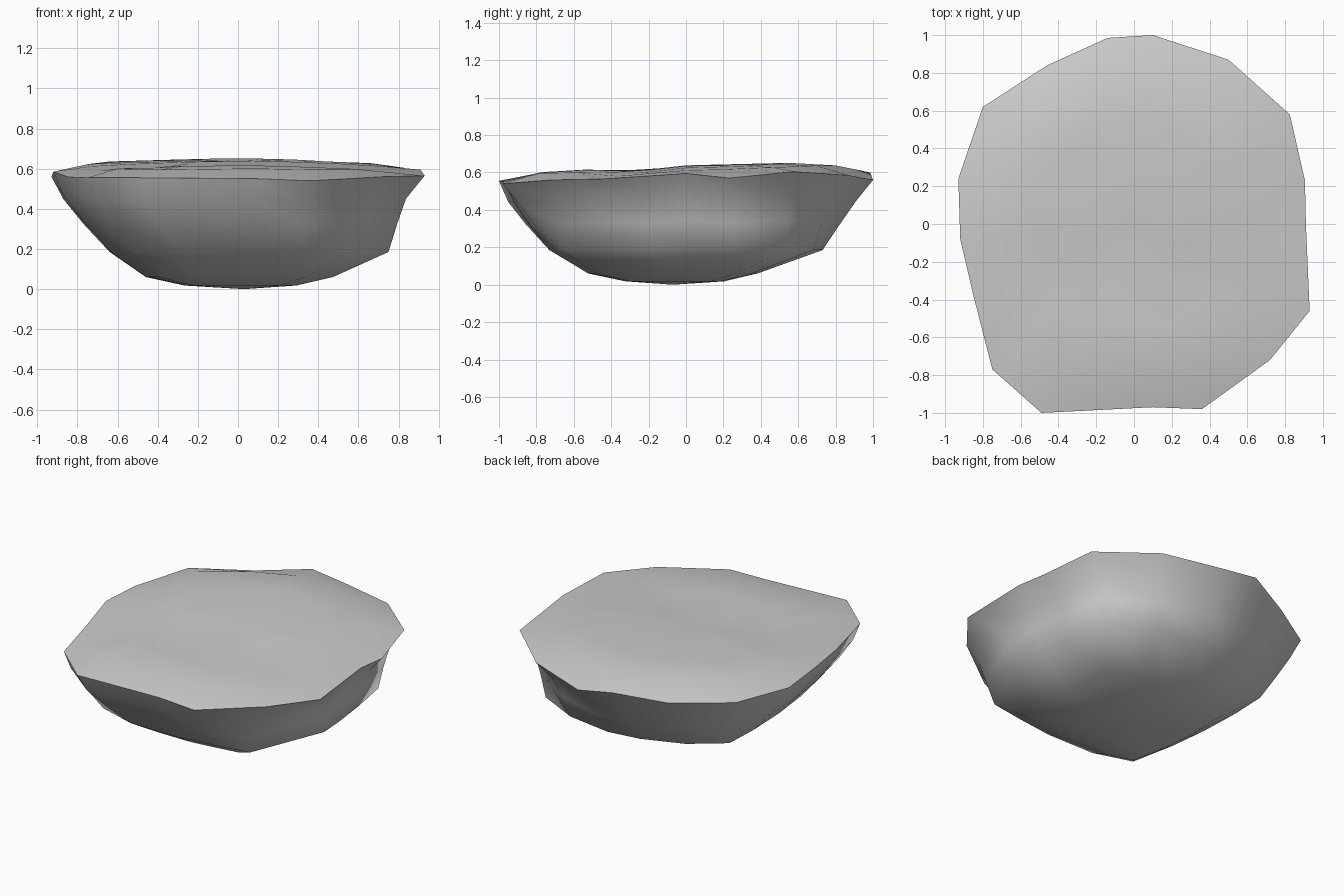
import bpy, bmesh

if "Cube" in bpy.data.objects:
    bpy.data.objects.remove(bpy.data.objects["Cube"])

# Rim outline: x, y, height
RIM = [(0.10, 1.00, .56), (0.50, 0.87, .585), (0.825, 0.58, .605), (0.905, 0.23, .57),
       (0.91, 0.0, .595), (0.93, -0.46, .565), (0.72, -0.72, .56), (0.36, -0.98, .54),
       (0.10, -0.97, .55), (-0.49, -1.0, .555), (-0.75, -0.77, .555), (-0.85, -0.38, .56),
       (-0.92, -0.08, .585), (-0.93, 0.24, .56), (-0.80, 0.62, .57), (-0.46, 0.84, .56),
       (-0.14, 0.985, .6)]

# Belly outline at z = 0.185, where the sides turn under
BELLY = [(.07, .73), (.38, .68), (.66, .54), (.71, .25), (.74, 0), (.75, -.16), (.55, -.66),
         (.3, -.70), (.07, -.73), (-.28, -.73), (-.54, -.65), (-.60, -.35), (-.63, -.08),
         (-.64, .2), (-.63, .44), (-.42, .6), (-.15, .7)]
BELLY_Z = .185

# Height of the top surface along y: front bump, shallow dip, rear crest
CREST = [(-1, .57), (-.8, .6), (-.56, .617), (-.3, .605), (0, .638), (.57, .652), (.8, .638), (1, .61)]

bm = bmesh.new()


def top_z(x, y):
    for (y0, z0), (y1, z1) in zip(CREST, CREST[1:]):
        if y <= y1:
            z = z0 + (z1 - z0) * (y - y0) / (y1 - y0)
            break
    return z - (.05 if x > 0 else .035) * x * x


def under_ring(sx, sy, ox, oy, z):
    """Belly outline shrunk towards the bottom."""
    return [bm.verts.new((x * sx + ox, y * sy + oy, z)) for x, y in BELLY]


def side_ring(f, right, back, rise):
    """Blend between belly (0) and rim (1); the right side is hollower."""
    ring = []
    for (x, y, z), (bx, by) in zip(RIM, BELLY):
        g = f - right * max(0, x) - back * max(0, y)
        ring.append(bm.verts.new((bx + (x - bx) * g, by + (y - by) * g,
                                  BELLY_Z + (z - BELLY_Z) * rise)))
    return ring


def top_ring(s):
    """Inner ring on the uneven top."""
    return [bm.verts.new((x * s, y * s, top_z(x * s, y * s))) for x, y, _ in RIM]


def bridge(a, b):
    n = len(a)
    for i in range(n):
        bm.faces.new((a[i], a[(i + 1) % n], b[(i + 1) % n], b[i]))


def cap(ring, co):
    c = bm.verts.new(co)
    for i in range(len(ring)):
        bm.faces.new((ring[i], ring[(i + 1) % len(ring)], c))


# Rounded underside, sloping sides, rim and nearly flat top
rings = [under_ring(.4, .36, -.01, -.06, .018), under_ring(.67, .62, -.03, -.07, .06),
         side_ring(0, 0, 0, 0), side_ring(.48, .25, .1, .38), side_ring(.82, .36, .12, .7),
         side_ring(1, 0, 0, 1), top_ring(.8), top_ring(.55), top_ring(.28)]
for a, b in zip(rings, rings[1:]):
    bridge(a, b)
cap(rings[0], (0.03, -0.07, 0))
cap(rings[-1], (0, 0, top_z(0, 0)))
bmesh.ops.recalc_face_normals(bm, faces=bm.faces)

mesh = bpy.data.meshes.new("flat_topped_rock")
bm.to_mesh(mesh)
bm.free()
rock = bpy.data.objects.new("flat_topped_rock", mesh)
bpy.context.collection.objects.link(rock)

# Smooth shading with a crisp rim
bpy.context.view_layer.objects.active = rock
rock.select_set(True)
bpy.ops.object.shade_smooth_by_angle(angle=0.95)
